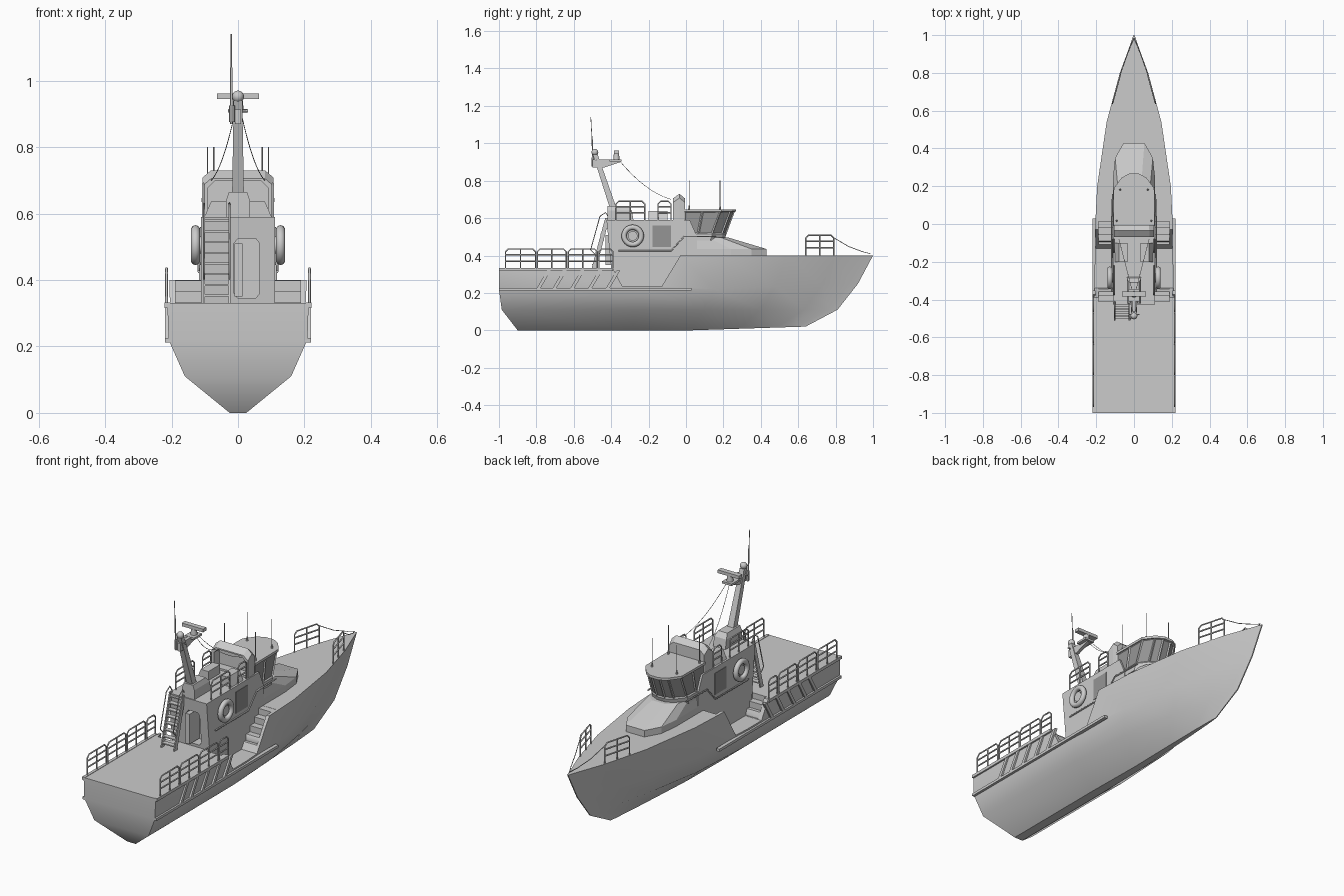
import bpy, bmesh, math
from mathutils import Vector as V

if "Cube" in bpy.data.objects:
    bpy.data.objects.remove(bpy.data.objects["Cube"])


def mesh_obj(name, bm):
    bmesh.ops.recalc_face_normals(bm, faces=bm.faces)
    me = bpy.data.meshes.new(name)
    bm.to_mesh(me)
    bm.free()
    o = bpy.data.objects.new(name, me)
    bpy.context.collection.objects.link(o)
    return o


def loft(name, rings, strip_caps=False):
    bm = bmesh.new()
    vs = [[bm.verts.new(p) for p in r] for r in rings]
    n = len(vs[0])
    for a, b in zip(vs, vs[1:]):
        for i in range(n):
            j = (i + 1) % n
            bm.faces.new((a[i], a[j], b[j], b[i]))
    for r in (vs[0], vs[-1]):
        if strip_caps:
            for i in range(n // 2 - 1):
                bm.faces.new((r[i], r[i + 1], r[n - 2 - i], r[n - 1 - i]))
        else:
            bm.faces.new(r)
    return mesh_obj(name, bm)


def prism(name, pts, axis, a, b):
    put = {'x': lambda p, d: (d, p[0], p[1]), 'y': lambda p, d: (p[0], d, p[1]),
           'z': lambda p, d: (p[0], p[1], d)}[axis]
    return loft(name, [[put(p, d) for p in pts] for d in (a, b)])


def box(name, x0, x1, y0, y1, z0, z1):
    return prism(name, [(x0, y0), (x1, y0), (x1, y1), (x0, y1)], 'z', z0, z1)


def activate(o):
    bpy.ops.object.select_all(action='DESELECT')
    o.select_set(True)
    bpy.context.view_layer.objects.active = o


def smooth(o, ang=32):
    activate(o)
    bpy.ops.object.shade_smooth_by_angle(angle=math.radians(ang))


def cut(o, cutter):
    m = o.modifiers.new("cut", 'BOOLEAN')
    m.operation, m.object, m.solver = 'DIFFERENCE', cutter, 'EXACT'
    activate(o)
    bpy.ops.object.modifier_apply(modifier=m.name)
    bpy.data.objects.remove(cutter)


def tubes(name, paths, r=0.004):
    cu = bpy.data.curves.new(name, 'CURVE')
    cu.dimensions, cu.bevel_depth, cu.bevel_resolution, cu.use_fill_caps = '3D', r, 1, True
    for p in paths:
        s = cu.splines.new('POLY')
        s.points.add(len(p) - 1)
        for q, c in zip(s.points, p):
            q.co = (*c, 1)
    o = bpy.data.objects.new(name, cu)
    bpy.context.collection.objects.link(o)
    activate(o)
    bpy.ops.object.convert(target='MESH')
    return o


def rail(p, q, h, posts=1, mids=(0.38, 0.7)):
    """Rounded rail frame from p to q with inner posts and mid bars."""
    p, q, up = V(p), V(q), V((0, 0, h))
    d = (q - p).normalized() * 0.015
    lo = V((0, 0, 0.015))
    out = [[p, p + up - lo, p + up + d, q + up - d, q + up - lo, q]]
    out += [[p + up * m, q + up * m] for m in mids]
    for i in range(1, posts + 1):
        c = p.lerp(q, i / (posts + 1))
        out.append([c, c + up])
    return out


def cylinder(name, loc, r1, r2, h, seg=12):
    bpy.ops.mesh.primitive_cone_add(vertices=seg, radius1=r1, radius2=r2, depth=h, location=loc)
    o = bpy.context.object
    o.name = name
    smooth(o)
    return o


glass = bpy.data.materials.new("glass")
glass.diffuse_color = (0.3, 0.3, 0.3, 1)
glass.use_nodes = True
glass.node_tree.nodes["Principled BSDF"].inputs["Base Color"].default_value = glass.diffuse_color

# Hull: rows keel / chine / waterline / deck, lofted stern to bow
T = [0, 0.4, 0.6, 0.77, 0.9, 0.975, 1]
rows = [(-1, 1, 0.4, 0.4, [.215, .215, .195, .145, .075, .02, .003]),
        (-1, .92, .22, .25, [.209, .208, .186, .125, .056, .015, .003]),
        (-.985, .81, .11, .11, [.16, .16, .14, .088, .036, .01, .003]),
        (-.9, .64, 0, .02, [.025, .025, .02, .015, .01, .005, .002])]
rings = []
for j, t in enumerate(T):
    half = [(w[j], a + (b - a) * t, z0 + (z1 - z0) * max(0, t - .6) / .4) for a, b, z0, z1, w in rows]
    rings.append(half + [(-x, y, z) for x, y, z in reversed(half)])
hull = loft("hull", rings, True)

# Low aft deck and side wells, then the steps inside the wells
cut(hull, prism("cutter", [(-1.1, .33), (-.39, .33), (-.34, .235), (-.13, .235), (-.03, .4), (-.03, .5),
                           (-1.1, .5)], 'x', -.4, .4))
stair = [(-.41, .5), (-.41, .3), (-.375, .3), (-.375, .267), (-.345, .267), (-.345, .236), (-.13, .236)]
for i in range(5):
    y, z = -.13 + i * .036, .236 + (i + 1) * .0328
    stair += [(y, min(z, .399)), (y + .036, min(z, .399))]
stair += [(.05, .5)]
for s in (1, -1):
    cut(hull, prism("cutter", stair, 'x', s * .105, s * .188))
smooth(hull)

# Cabin with an open rear doorway
cabin = prism("cabin", [(-.39, .23), (-.425, .59), (.02, .59), (.06, .5), (.06, .23)], 'x', -.112, .112)
door = [(-.012, .36), (0, .345), (.053, .345), (.065, .36), (.065, .51), (.053, .525), (0, .525), (-.012, .51)]
cut(cabin, prism("cutter", door, 'y', -.5, -.34))
prism("open_door", [(-.01, .35), (.014, .35), (.014, .51), (-.01, .51)], 'y', -.43, -.345)

# Sloped trunk in front of the wheelhouse
trunk = [(.112, 0), (.112, .24), (.1, .35), (.055, .43)]
def mirrored(half, z):
    return [(x, y, z) for x, y in half] + [(-x, y, z) for x, y in reversed(half)]
loft("trunk", [mirrored(trunk, .39), mirrored(trunk, .435),
               mirrored([(.105, 0), (.1, .12), (.085, .19), (.04, .23)], .495)])

# Wheelhouse with inset raked windows
low = [(.108, -.01), (.108, .13), (.066, .185), (.024, .205)]
top = [(.106, -.01), (.104, .185), (.064, .24), (.024, .262)]
mix = [(a + (c - a) * .2, b + (d - b) * .2) for (a, b), (c, d) in zip(low, top)]
wh = loft("wheelhouse", [mirrored(low, .48), mirrored(mix, .515), mirrored(top, .637)])
wh.data.materials.append(None)
wh.data.materials.append(glass)
bm = bmesh.new()
bm.from_mesh(wh.data)
# Split the long sides so each carries two windows
side = [e for e in bm.edges if abs(e.verts[0].co.x - e.verts[1].co.x) < .006
        and abs(e.verts[0].co.y - e.verts[1].co.y) > .1 and abs(e.verts[0].co.x) > .1]
bmesh.ops.subdivide_edges(bm, edges=side, cuts=1, use_grid_fill=True)
bm.normal_update()
panes = [f for f in bm.faces if abs(f.normal.z) < .7 and f.normal.y > -.5 and f.calc_center_median().z > .54]
for f in panes:
    f.material_index = 1
rim = bmesh.ops.inset_individual(bm, faces=panes, thickness=.009, depth=-.005)
for f in rim['faces']:
    f.material_index = 0
bm.to_mesh(wh.data)
bm.free()
loft("wheelhouse_roof", [mirrored([(x * 1.03, y * 1.02) for x, y in top], z) for z in (.634, .647)])

# Flybridge visor: hollow hood open toward the stern
def hood(w, z):
    return [(-w, .585), (-w, z - .022), (-w * .76, z), (w * .76, z), (w, z - .022), (w, .585)]
visor = loft("flybridge_visor", [[(x * f, y, z if z < .6 else z + dz) for x, z in hood(.107, .72)]
                                 for y, f, dz in ((-.07, 1, -.015), (-.035, 1, .01), (-.005, .97, -.015))])
cut(visor, prism("cutter", [(x, max(z, .6)) for x, z in hood(.092, .698)], 'y', -.2, -.025))

# Windows, life rings, rails and trims on both sides
for s in (1, -1):
    win = box("cabin_window", s * .108, s * .1145, -.18, -.08, .445, .56)
    win.data.materials.append(glass)
    bpy.ops.mesh.primitive_torus_add(major_radius=.046, minor_radius=.014, major_segments=32, minor_segments=10,
                                     location=(s * .128, -.285, .505), rotation=(0, math.pi / 2, 0))
    bpy.context.object.name = "life_ring"
    smooth(bpy.context.object, 60)
    hold = cylinder("life_ring_holder", (s * .12, -.285, .505), .026, .026, .02, 16)
    hold.rotation_euler = (0, math.pi / 2, 0)
    X = s * .118
    tubes("cabin_trim", [[(X, -.36, .425), (X, -.08, .425), (X, -.01, .502), (s * .113, .16, .502)]], .004)
    box("rub_rail", s * .2, s * .219, -1, .03, .212, .226)
    box("deck_edge", s * .205, s * .221, -1, -.39, .316, .332)
    for y in (-.80, -.715, -.62, -.525, -.43):
        prism("slanted_fender", [(y, .222), (y + .02, .222), (y + .078, .32), (y + .058, .32)], 'x',
              s * .205, s * .219)
    paths = []
    for a, b, n in ((-.965, -.805, 1), (-.795, -.64, 1), (-.63, -.475, 1), (-.465, -.39, 0)):
        paths += rail((s * .215, a, .33), (s * .215, b, .33), .105, n)
    tubes("aft_railing", paths)
    tubes("flybridge_railing", rail((s * .105, -.375, .59), (s * .105, -.22, .59), .1, 1)
          + rail((s * .105, -.15, .59), (s * .105, -.08, .59), .1, 0))
    tubes("bow_railing", rail((s * .114, .64, .4), (s * .073, .79, .4), .108, 1))
    tubes("bow_cable", [[(s * .073, .79, .495), (s * .045, .87, .448), (s * .018, .945, .42), (0, .985, .41)]], .002)
    # Flybridge lockers
    prism("flybridge_locker", [(s * .035, .588), (s * .102, .588), (s * .08, .638), (s * .035, .638)], 'y',
          -.2, -.1)
    # Whip antennas on the wheelhouse roof and mast stays
    for x, y in ((.092, .017), (.073, .182)):
        tubes("whip_antenna", [[(s * x, y, .64), (s * x, y, .80)]], .0018)
        cylinder("antenna_foot", (s * x, y, .655), .006, .003, .025, 8)
    stay = []
    for i in range(9):
        t = i / 8
        stay.append((s * (.01 + .07 * t), -.35 + .27 * t, .9 - .2 * t - .12 * t * (1 - t)))
    tubes("mast_stay", [stay], .0013)

# Mast: footing, raked column, radar arm
loft("mast_foot", [[(-w, a, z), (w, a, z), (w, b, z), (-w, b, z)] for w, a, b, z in
                   ((.036, -.42, -.28, .585), (.036, -.42, -.29, .64), (.027, -.42, -.31, .665))])
loft("mast", [[(-w, y - w, z), (w, y - w, z), (w, y + w, z), (-w, y + w, z)]
              for w, y, z in ((.018, -.385, .64), (.013, -.485, .94))])
prism("radar_bracket", [(-.5, .87), (-.44, .87), (-.35, .9), (-.35, .913), (-.5, .913)], 'x', -.009, .009)
box("radar_platform", -.028, .028, -.41, -.345, .903, .914)
cylinder("radar_pedestal", (0, -.372, .928), .017, .014, .032)
box("radar_bar", -.063, .063, -.385, -.358, .944, .961)
bpy.ops.mesh.primitive_uv_sphere_add(segments=16, ring_count=10, radius=.018, location=(0, -.487, .952))
bpy.context.object.name = "mast_lamp"
smooth(bpy.context.object, 60)
tubes("mast_antenna", [[(-.02, -.495, .87), (-.02, -.503, 1.04)]], .004)
tubes("mast_antenna_tip", [[(-.02, -.503, 1.03), (-.02, -.509, 1.14)]], .002)
cylinder("antenna_mount", (-.018, -.495, .9), .009, .009, .05, 8)
tubes("mast_crossarm", [[(-.03, -.48, .91), (.03, -.48, .91)]], .003)

# Ladder from the aft deck to the flybridge
def on_ladder(x, t):
    return V((x, -.495 + .075 * t, .33 + .265 * t))
for x in (-.102, -.026):
    prism("ladder_stringer", [(-.505, .33), (-.48, .33), (-.41, .6), (-.432, .6)], 'x', x - .003, x + .003)
    tubes("ladder_handrail", [[on_ladder(x, .25), (x, -.51, .43), (x, -.46, .61), (x, -.43, .63), (x, -.41, .6)]], .003)
for i in range(8):
    c = on_ladder(0, (i + .7) / 8.2)
    box("ladder_tread", -.102, -.026, c.y - .013, c.y + .013, c.z - .003, c.z + .003)
